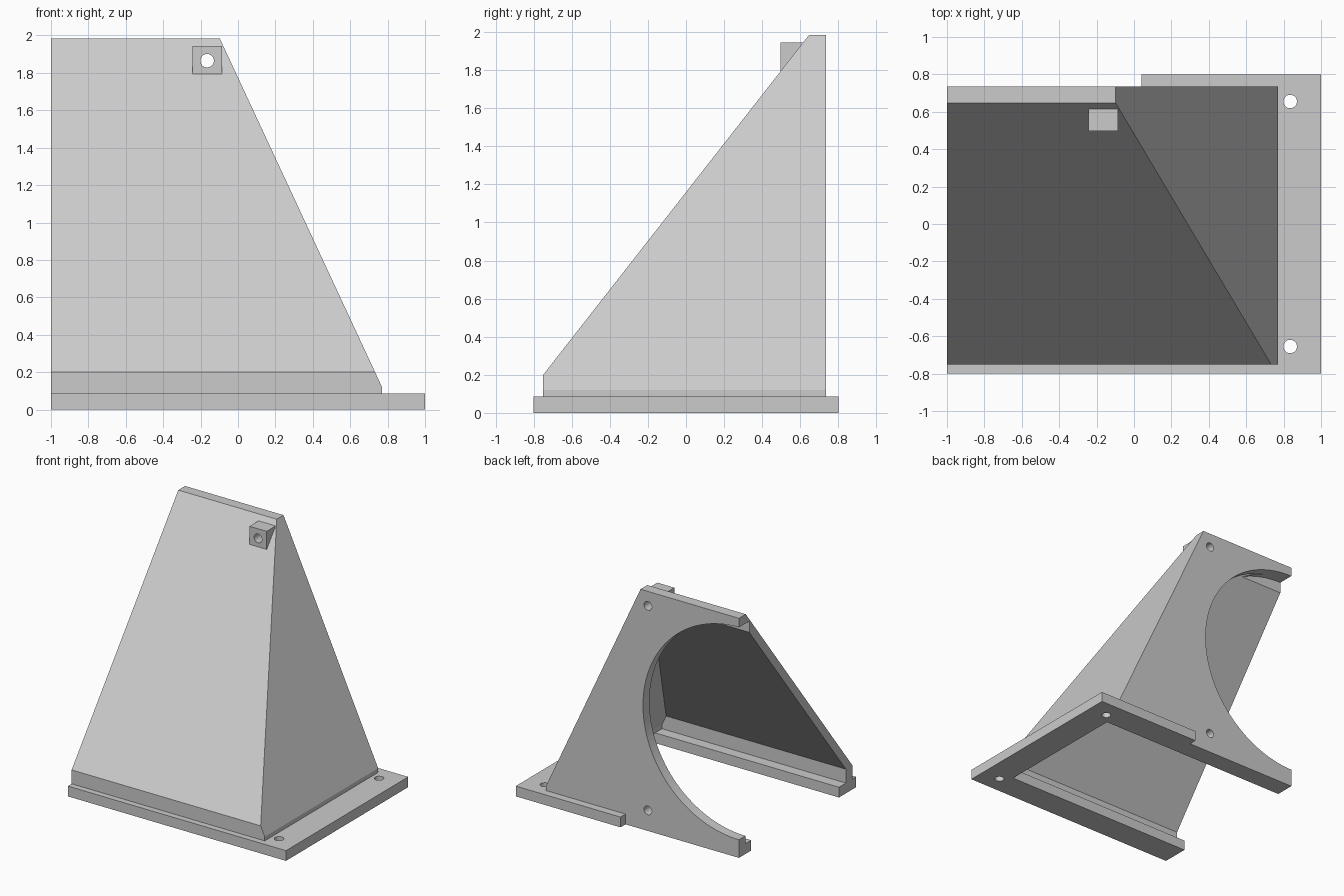
import bpy, bmesh, math
from mathutils import Vector, Matrix

if "Cube" in bpy.data.objects:
    bpy.data.objects.remove(bpy.data.objects["Cube"])

grey = bpy.data.materials.new("light_grey")
grey.use_nodes = True
tone = (0.6, 0.6, 0.6, 1)
grey.diffuse_color = tone
grey.node_tree.nodes["Principled BSDF"].inputs["Base Color"].default_value = tone


def finish(name, bm):
    bmesh.ops.recalc_face_normals(bm, faces=bm.faces)
    mesh = bpy.data.meshes.new(name)
    bm.to_mesh(mesh)
    bm.free()
    mesh.materials.append(grey)
    obj = bpy.data.objects.new(name, mesh)
    bpy.context.collection.objects.link(obj)
    return obj


def box_mesh(low, high):
    bm = bmesh.new()
    low, high = Vector(low), Vector(high)
    bmesh.ops.create_cube(bm, size=1)
    bmesh.ops.scale(bm, vec=high - low, verts=bm.verts)
    bmesh.ops.translate(bm, vec=(low + high) / 2, verts=bm.verts)
    return bm


def box(name, low, high):
    return finish(name, box_mesh(low, high))


def rod(name, centre, radius, depth, axis, sides=32):
    bm = bmesh.new()
    bmesh.ops.create_cone(bm, cap_ends=True, segments=sides,
                          radius1=radius, radius2=radius, depth=depth)
    if axis == "Y":
        bmesh.ops.rotate(bm, matrix=Matrix.Rotation(math.pi / 2, 3, "X"), verts=bm.verts)
    bmesh.ops.translate(bm, vec=centre, verts=bm.verts)
    return finish(name, bm)


def slice_off(bm, point, normal):
    geom = bm.verts[:] + bm.edges[:] + bm.faces[:]
    cut = bmesh.ops.bisect_plane(bm, geom=geom, plane_co=point, plane_no=normal,
                                 clear_outer=True)
    edges = [e for e in cut["geom_cut"] if isinstance(e, bmesh.types.BMEdge)]
    bmesh.ops.contextual_create(bm, geom=edges)


def hood(name, low, high, inset):
    # Box trimmed by the sloping front and the sloping side
    bm = box_mesh(low, high)
    slice_off(bm, (0, -0.75 + inset, 0.2), (0, -1.79, 1.4))
    slice_off(bm, (0.77 - inset, 0, 0.12), (1.87, 0, 0.87))
    return finish(name, bm)


def carve(obj, cutters):
    for cutter in cutters:
        mod = obj.modifiers.new("cut", "BOOLEAN")
        mod.operation = "DIFFERENCE"
        mod.solver = "EXACT"
        mod.object = cutter
        cutter.hide_render = True
        cutter.hide_set(True)


def smooth(obj):
    bpy.ops.object.select_all(action="DESELECT")
    obj.select_set(True)
    bpy.context.view_layer.objects.active = obj
    bpy.ops.object.shade_smooth_by_angle(angle=math.radians(20))


WALL = 0.085
BOLT = 0.036

# Base frame with open middle, stepped rear edge and bolt holes
base = box("base_frame", (-1, -0.8, 0), (1, 0.8, 0.085))
carve(base, [
    box("base_opening_cutter", (-1.2, -0.575, -0.2), (0.76, 0.575, 0.3)),
    box("rear_step_cutter", (-1.2, 0.735, -0.2), (0.04, 1, 0.3)),
] + [rod("base_bolt_cutter", (0.835, y, 0), BOLT, 1, "Z") for y in (-0.655, 0.655)])

# Hollow sloping housing with a round rear opening and open side
shell = hood("housing", (-1, -0.75, 0.085), (0.77, 0.735, 1.985), 0)
upper_hole = rod("upper_bolt_cutter", (-0.165, 0.6, 1.865), BOLT, 1, "Y")
carve(shell, [
    hood("cavity_cutter", (-1.2, -0.75 + WALL, -0.1), (0.77 - WALL, 0.735 - WALL, 2.1), WALL),
    rod("round_opening_cutter", (-1, 0.7, 1.03), 0.88, 0.2, "Y", 128),
    upper_hole,
    rod("lower_bolt_cutter", (-0.165, 0.7, 0.17), BOLT, 0.4, "Y"),
])

# Bolt boss on the sloping front
boss_mesh = box_mesh((-0.242, 0.497, 1.795), (-0.085, 0.65, 1.945))
slice_off(boss_mesh, (0, -0.73, 0.2), (0, 1.79, -1.4))
boss = finish("bolt_boss", boss_mesh)
carve(boss, [upper_hole])

for part in (base, shell, boss):
    smooth(part)
